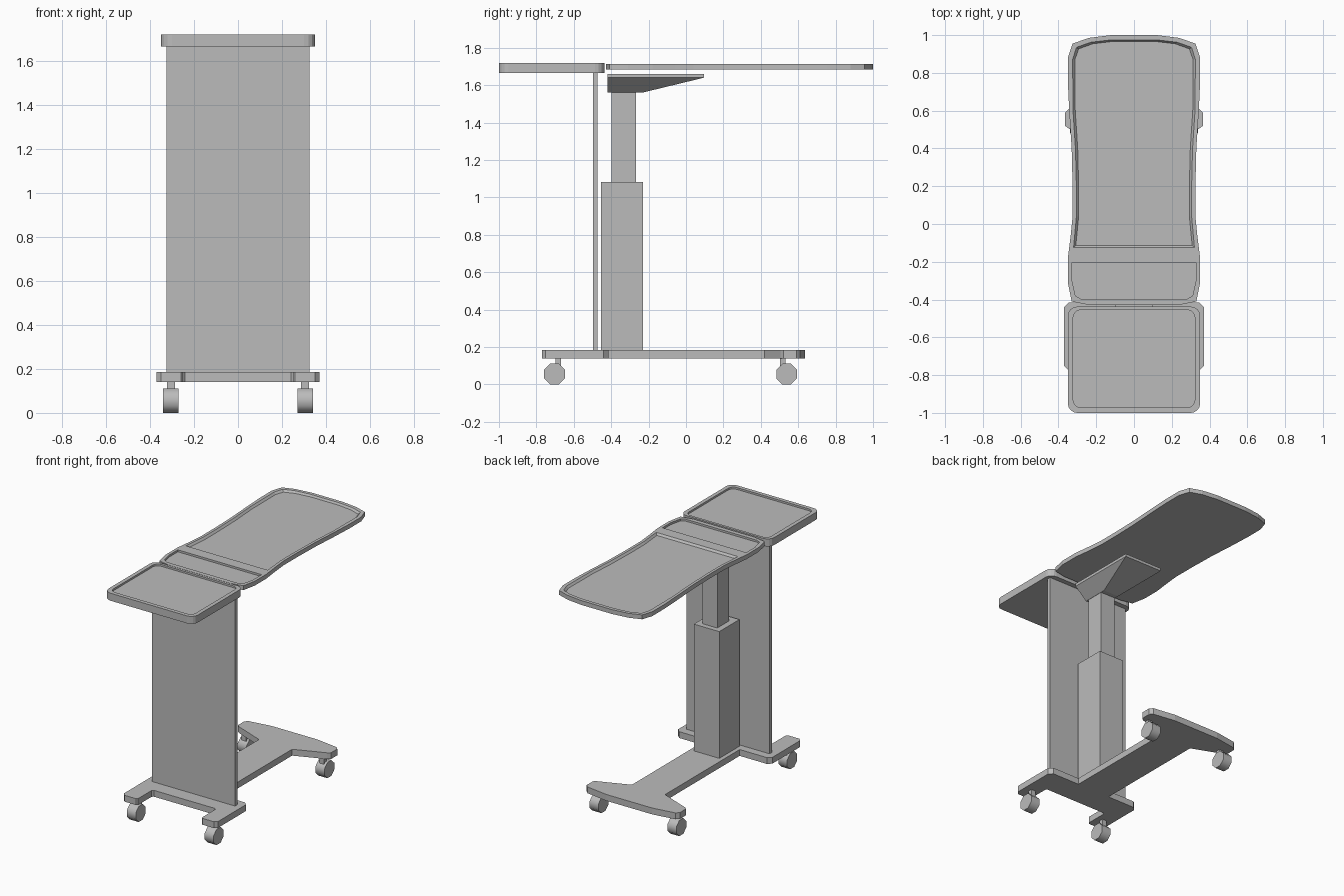
import bpy
import bmesh
import math
from mathutils import Matrix, Vector

cube = bpy.data.objects.get("Cube")
if cube:
    bpy.data.objects.remove(cube, do_unlink=True)

grey = bpy.data.materials.new("light grey")
grey.use_nodes = True
grey.diffuse_color = (0.5, 0.5, 0.5, 1)
grey.node_tree.nodes["Principled BSDF"].inputs["Base Color"].default_value = (0.5, 0.5, 0.5, 1)


def finish(name, bm):
    bmesh.ops.recalc_face_normals(bm, faces=bm.faces)
    mesh = bpy.data.meshes.new(name)
    bm.to_mesh(mesh)
    bm.free()
    mesh.materials.append(grey)
    obj = bpy.data.objects.new(name, mesh)
    bpy.context.collection.objects.link(obj)
    return obj


def box(name, x, y, z):
    """Box from three (low, high) ranges."""
    bm = bmesh.new()
    bmesh.ops.create_cube(bm, size=1)
    for v in bm.verts:
        v.co = Vector([(lo + hi) / 2 + c * (hi - lo) for c, (lo, hi) in zip(v.co, (x, y, z))])
    return finish(name, bm)


def mirrored(half):
    """Close a +x half outline by mirroring it."""
    return half + [(-x, y) for x, y in reversed(half)]


def loft(name, rings):
    """Closed solid through outlines given as (points, height)."""
    bm = bmesh.new()
    loops = [[bm.verts.new((x, y, z)) for x, y in pts] for pts, z in rings]
    for low, high in zip(loops, loops[1:]):
        for i in range(len(low)):
            j = (i + 1) % len(low)
            bm.faces.new((low[i], low[j], high[j], high[i]))
    bm.faces.new(loops[0])
    bm.faces.new(loops[-1])
    return finish(name, bm)


def rounded(hx, y0, y1, r, steps=4):
    """Right half of a rounded rectangle."""
    pts = []
    for cy, start in ((y0 + r, -90), (y1 - r, 0)):
        for k in range(steps + 1):
            a = math.radians(start + 90 * k / steps)
            pts.append((hx - r + r * math.cos(a), cy + r * math.sin(a)))
    return mirrored(pts)


def carve(obj, cutter):
    """Cut a recess and discard the cutter."""
    cutter.hide_render = True
    mod = obj.modifiers.new("recess", "BOOLEAN")
    mod.operation = "DIFFERENCE"
    mod.solver = "EXACT"
    mod.object = cutter
    bpy.context.view_layer.update()
    graph = bpy.context.evaluated_depsgraph_get()
    mesh = bpy.data.meshes.new_from_object(obj.evaluated_get(graph))
    obj.modifiers.clear()
    obj.data = mesh
    bpy.data.objects.remove(cutter, do_unlink=True)


# Wheeled base: front prongs, narrow beam and rear wing
base = mirrored([(0.24, -0.60), (0.25, -0.61), (0.25, -0.76), (0.26, -0.77), (0.35, -0.77),
                 (0.37, -0.75), (0.37, -0.44), (0.345, -0.415), (0.13, -0.415), (0.13, 0.42),
                 (0.345, 0.505), (0.365, 0.52), (0.365, 0.59), (0.345, 0.61), (0.18, 0.635)])
loft("base", [(base, 0.14), (base, 0.185)])

# Front panel and telescopic column
box("front_panel", (-0.325, 0.325), (-0.497, -0.472), (0.185, 1.665))
box("lower_column", (-0.1, 0.1), (-0.455, -0.23), (0.185, 1.083))
box("upper_column", (-0.058, 0.058), (-0.398, -0.267), (1.083, 1.56))

# Tapered bracket under the board
foot = mirrored([(0.06, -0.42), (0.06, -0.235)])
head = mirrored([(0.15, -0.42), (0.15, 0.095)])
loft("board_bracket", [(foot, 1.56), (head, 1.64), (head, 1.66)])

# Side tray with a shallow recess
outline = rounded(0.35, -1.0, -0.437, 0.05)
tray = loft("tray", [(outline, 1.665), (outline, 1.718)])
carve(tray, loft("tray_cutter", [(rounded(0.322, -0.972, -0.455, 0.04), 1.705),
                                 (rounded(0.322, -0.972, -0.455, 0.04), 1.75)]))

# Waisted board
outline = mirrored([(0.24, -0.428), (0.33, -0.41), (0.35, -0.31), (0.35, -0.18), (0.335, -0.06),
                    (0.325, 0.04), (0.325, 0.2), (0.33, 0.4), (0.343, 0.6), (0.35, 0.75),
                    (0.35, 0.88), (0.325, 0.955), (0.24, 0.985), (0.12, 1.0)])
board = loft("board", [(outline, 1.683), (outline, 1.714)])

# Large recess with sloped walls, then the small front recess
rim = [(0.32, -0.125), (0.305, 0.04), (0.305, 0.2), (0.31, 0.4), (0.323, 0.6),
       (0.325, 0.87), (0.305, 0.935), (0.23, 0.962), (0.12, 0.975)]
floor = [(x - 0.012, y + (0.012 if y < 0 else -0.008 if y > 0.9 else 0)) for x, y in rim]
carve(board, loft("main_cutter", [(mirrored(floor), 1.7), (mirrored(rim), 1.714),
                                  (mirrored(rim), 1.75)]))
pocket = mirrored([(0.28, -0.397), (0.31, -0.38), (0.328, -0.3), (0.328, -0.205)])
carve(board, loft("pocket_cutter", [(pocket, 1.7), (pocket, 1.75)]))

# Castors: eight-sided wheel and short stem
for side, sx in (("left", 1), ("right", -1)):
    for end, wy, sy in (("front", -0.703, -0.682), ("rear", 0.538, 0.517)):
        bm = bmesh.new()
        bmesh.ops.create_cone(bm, cap_ends=True, segments=8, radius1=0.06, radius2=0.06, depth=0.07)
        turn = Matrix.Rotation(math.pi / 2, 4, "Y") @ Matrix.Rotation(math.pi / 8, 4, "Z")
        bm.transform(Matrix.Translation((0.305 * sx, wy, 0.06)) @ turn)
        bmesh.ops.translate(bm, verts=bm.verts, vec=(0, 0, -min(v.co.z for v in bm.verts)))
        wheel = finish(f"{end}_{side}_wheel", bm)
        bpy.ops.object.select_all(action="DESELECT")
        wheel.select_set(True)
        bpy.context.view_layer.objects.active = wheel
        bpy.ops.object.shade_smooth_by_angle(angle=math.radians(50))
        box(f"{end}_{side}_stem", (0.305 * sx - 0.018, 0.305 * sx + 0.018),
            (sy - 0.015, sy + 0.015), (0.07, 0.14))
